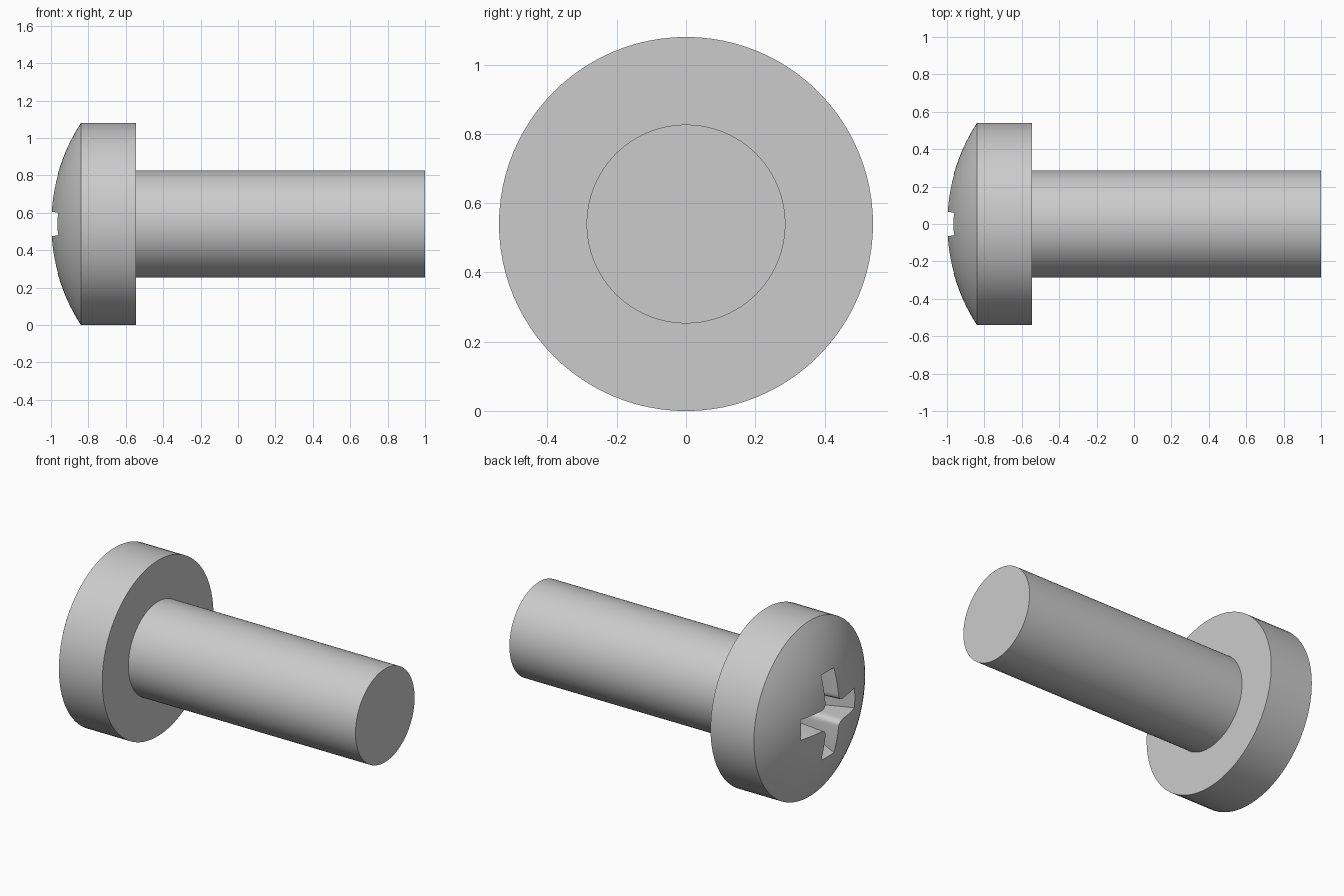
import bpy, bmesh
from math import sin, cos, pi, radians, sqrt, asin

cube = bpy.data.objects.get("Cube")
if cube:
    bpy.data.objects.remove(cube, do_unlink=True)

SEGMENTS = 96
HEAD_R, SHANK_R, AXIS_Z = 0.54, 0.287, 0.54
TIP, RIM, SEAT, END = -1.0, -0.84, -0.545, 1.0

steel = bpy.data.materials.new("grey steel")
steel.use_nodes = True
GREY = (0.6, 0.6, 0.6, 1)
steel.diffuse_color = GREY
steel.node_tree.nodes["Principled BSDF"].inputs["Base Color"].default_value = GREY


def loft(name, rings, tip_start=None, tip_end=None):
    """Skin (x, [(y, z), ...]) rings along x; ends are flat caps or points."""
    bm = bmesh.new()
    loops = [[bm.verts.new((x, y, z + AXIS_Z)) for y, z in pts] for x, pts in rings]
    n = len(loops[0])
    for a, b in zip(loops, loops[1:]):
        for i in range(n):
            j = (i + 1) % n
            bm.faces.new((a[i], a[j], b[j], b[i]))
    for loop, tip in ((loops[0], tip_start), (loops[-1], tip_end)):
        if tip is None:
            bm.faces.new(loop)
        else:
            v = bm.verts.new((tip, 0, AXIS_Z))
            for i in range(n):
                bm.faces.new((loop[i], loop[(i + 1) % n], v))
    bmesh.ops.recalc_face_normals(bm, faces=bm.faces)
    mesh = bpy.data.meshes.new(name)
    bm.to_mesh(mesh)
    bm.free()
    mesh.materials.append(steel)
    obj = bpy.data.objects.new(name, mesh)
    bpy.context.collection.objects.link(obj)
    return obj


def circle(r):
    return [(r * cos(2 * pi * i / SEGMENTS), r * sin(2 * pi * i / SEGMENTS))
            for i in range(SEGMENTS)]


def cross(length, w, r=0.035, steps=4):
    """Four-armed outline with rounded inner corners."""
    arm = [(length, -w), (length, w)]
    for i in range(steps + 1):
        a = 1.5 * pi - 0.5 * pi * i / steps
        arm.append((w + r + r * cos(a), w + r + r * sin(a)))
    pts = []
    for _ in range(4):
        pts += arm
        arm = [(-z, y) for y, z in arm]
    return pts


# Screw body: domed head, straight rim and shank
sag = RIM - TIP
dome_r = (HEAD_R ** 2 + sag ** 2) / (2 * sag)
sweep = asin(HEAD_R / dome_r)
DOME_STEPS = 14
rings = []
for i in range(1, DOME_STEPS + 1):
    a = sweep * i / DOME_STEPS
    rings.append((TIP + dome_r * (1 - cos(a)), circle(dome_r * sin(a))))
rings += [(SEAT, circle(HEAD_R)), (SEAT, circle(SHANK_R)), (END, circle(SHANK_R))]
body = loft("screw_body", rings, tip_start=TIP)

# Tapered cross recess cut into the dome
cutter = loft("recess_cutter",
              [(-1.05, cross(0.305, 0.066)), (-0.69, cross(0.125, 0.05))],
              tip_end=-0.65)
cutter.hide_render = True
cut = body.modifiers.new("cross recess", 'BOOLEAN')
cut.operation = 'DIFFERENCE'
cut.solver = 'EXACT'
cut.object = cutter
bpy.context.view_layer.objects.active = body
for o in bpy.context.selected_objects:
    o.select_set(False)
body.select_set(True)
bpy.ops.object.modifier_apply(modifier=cut.name)
bpy.data.objects.remove(cutter, do_unlink=True)
bpy.ops.object.shade_smooth_by_angle(angle=radians(25))
